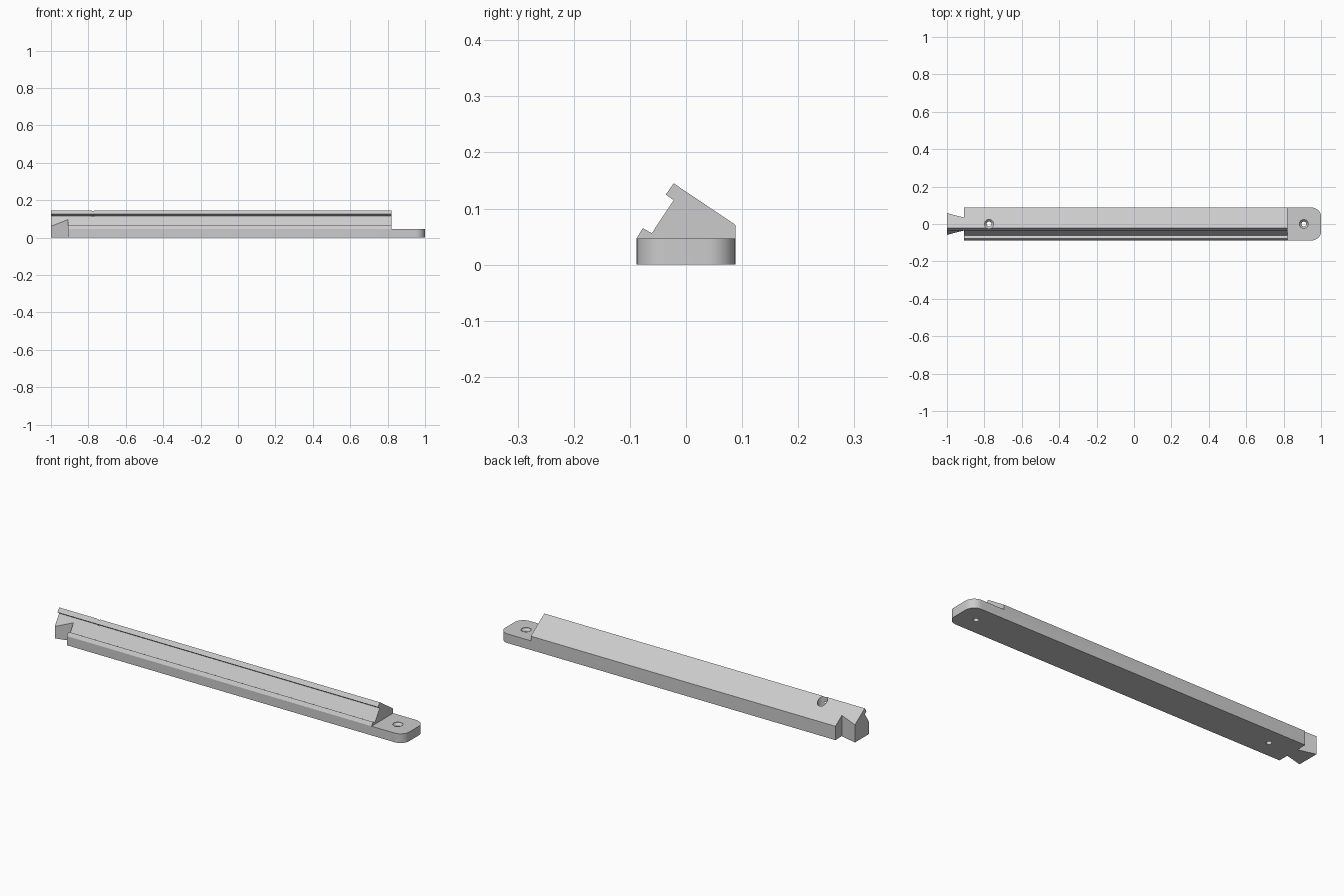
import bpy
import bmesh
from math import sin, cos, radians
from mathutils import Vector

cube = bpy.data.objects.get("Cube")
if cube:
    bpy.data.objects.remove(cube, do_unlink=True)

HALF_W = 0.088      # half width of the rail
TAB_X, TAB_Z = 0.82, 0.047
SHOULDER_X = -0.91  # where the dovetail begins
CORNER = 0.05       # tab corner radius

grey = bpy.data.materials.new("plain grey")
grey.use_nodes = True
colour = (0.6, 0.6, 0.6, 1)
grey.diffuse_color = colour
grey.node_tree.nodes["Principled BSDF"].inputs["Base Color"].default_value = colour


def make_object(name, bm):
    bmesh.ops.recalc_face_normals(bm, faces=bm.faces)
    mesh = bpy.data.meshes.new(name)
    bm.to_mesh(mesh)
    bm.free()
    mesh.materials.append(grey)
    obj = bpy.data.objects.new(name, mesh)
    bpy.context.collection.objects.link(obj)
    return obj


def prism(name, points, sweep):
    """Extrude a closed outline along a vector."""
    bm = bmesh.new()
    face = bm.faces.new([bm.verts.new(p) for p in points])
    ext = bmesh.ops.extrude_face_region(bm, geom=[face], use_keep_orig=True)
    verts = [g for g in ext["geom"] if isinstance(g, bmesh.types.BMVert)]
    bmesh.ops.translate(bm, verts=verts, vec=Vector(sweep))
    return make_object(name, bm)


def lathe(name, x, profile, sides=32):
    """Turn a (radius, height) profile about a vertical axis at x."""
    bm = bmesh.new()
    rings = [[bm.verts.new((x + r * cos(radians(360 * i / sides)),
                            r * sin(radians(360 * i / sides)), z))
              for i in range(sides)] for r, z in profile]
    for a, b in zip(rings, rings[1:]):
        for i in range(sides):
            j = (i + 1) % sides
            bm.faces.new((a[i], a[j], b[j], b[i]))
    bm.faces.new(rings[0])
    bm.faces.new(rings[-1])
    return make_object(name, bm)


def apply_boolean(target, cutter, operation):
    mod = target.modifiers.new("cut", "BOOLEAN")
    mod.object, mod.operation, mod.solver = cutter, operation, "EXACT"
    bpy.context.view_layer.objects.active = target
    bpy.ops.object.modifier_apply(modifier=mod.name)
    bpy.data.objects.remove(cutter, do_unlink=True)


# Rail cross-section: sloping back, hooked lip on top, small ridge in front
section = [(-HALF_W, 0), (HALF_W, 0), (HALF_W, 0.071), (-0.022, 0.145),
           (-0.036, 0.125), (-0.022, 0.115), (-0.061, 0.056),
           (-0.077, 0.065), (-HALF_W, TAB_Z)]
rail = prism("angled_rail", [(-1, y, z) for y, z in section], (2, 0, 0))

# Plan outline: flared dovetail at one end, rounded tab at the other
half = [(-1, 0.058), (SHOULDER_X, 0.035), (SHOULDER_X, 0.12), (1 - CORNER, 0.12)]
half += [(1 - CORNER + CORNER * sin(radians(a)),
          HALF_W - CORNER + CORNER * cos(radians(a))) for a in range(0, 91, 9)]
outline = half + [(x, -y) for x, y in reversed(half)]
apply_boolean(rail, prism("plan_cutter", [(x, y, -0.1) for x, y in outline],
                          (0, 0, 0.4)), "INTERSECT")

# Lower the end to leave the flat mounting tab
step = [(TAB_X, -0.2, TAB_Z), (1.1, -0.2, TAB_Z), (1.1, 0.2, TAB_Z), (TAB_X, 0.2, TAB_Z)]
apply_boolean(rail, prism("tab_cutter", step, (0, 0, 0.3)), "DIFFERENCE")

# Countersunk screw holes
for x in (-0.775, 0.908):
    hole = lathe("screw_cutter", x, [(0.013, -0.1), (0.013, 0.033),
                                     (0.024, TAB_Z - 0.002), (0.024, 0.3)])
    apply_boolean(rail, hole, "DIFFERENCE")

bpy.ops.object.select_all(action="DESELECT")
rail.select_set(True)
bpy.context.view_layer.objects.active = rail
bpy.ops.object.shade_smooth_by_angle(angle=radians(30))
